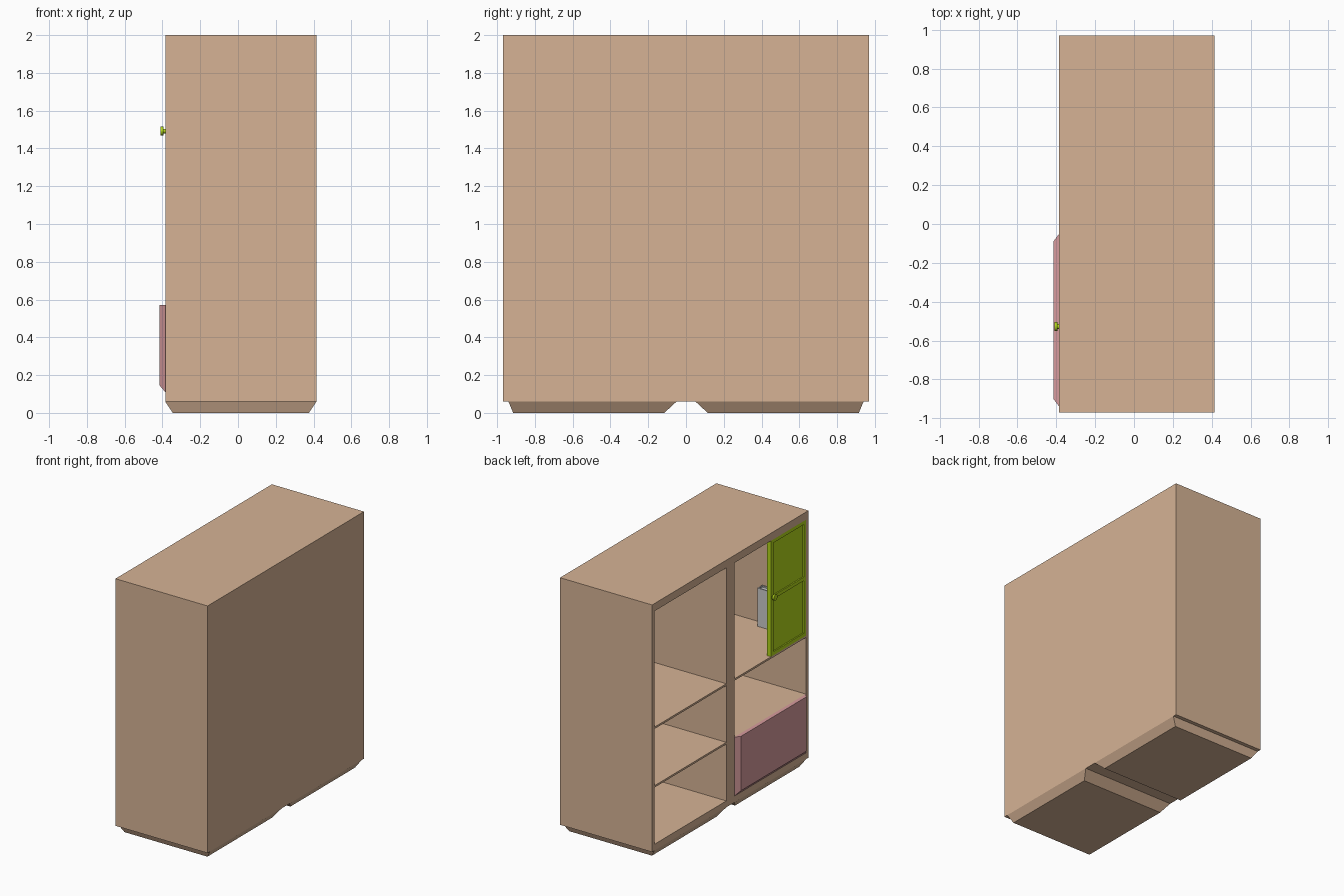
import bpy, bmesh
from mathutils import Matrix

if "Cube" in bpy.data.objects:
    bpy.data.objects.remove(bpy.data.objects["Cube"])


def material(name, rgb):
    m = bpy.data.materials.new(name)
    m.diffuse_color = (*rgb, 1)
    m.use_nodes = True
    m.node_tree.nodes["Principled BSDF"].inputs["Base Color"].default_value = m.diffuse_color
    return m


WOOD = material("pale_wood", (0.67, 0.45, 0.30))
GREEN = material("green_paint", (0.45, 0.68, 0.01))
PINK = material("pink_paint", (0.68, 0.33, 0.34))


def finish(name, bm, mat):
    bmesh.ops.recalc_face_normals(bm, faces=bm.faces)
    me = bpy.data.meshes.new(name)
    bm.to_mesh(me)
    bm.free()
    ob = bpy.data.objects.new(name, me)
    bpy.context.collection.objects.link(ob)
    if mat:
        me.materials.append(mat)
    return ob


def add_hull(bm, ring_a, ring_b):
    """Solid between two matching four-point rings."""
    a = [bm.verts.new(p) for p in ring_a]
    b = [bm.verts.new(p) for p in ring_b]
    bm.faces.new(a)
    bm.faces.new(b)
    for i in range(4):
        j = (i + 1) % 4
        bm.faces.new((a[i], a[j], b[j], b[i]))


def add_box(bm, x, y, z):
    rings = [[(x[0], y[0], h), (x[1], y[0], h), (x[1], y[1], h), (x[0], y[1], h)] for h in z]
    add_hull(bm, *rings)


def boxes(name, mat, *dims):
    bm = bmesh.new()
    for d in dims:
        add_box(bm, *d)
    return finish(name, bm, mat)


F, B = -0.385, 0.415      # open face and back of the case
IN = 0.385                # inner face of the back panel

# Case: sides, centre divider, top, bottom and back panel
for name, y in (("right_side", (-0.97, -0.94)), ("left_side", (0.94, 0.97))):
    boxes(name, WOOD, ((F, B), y, (0.06, 2.0)))
boxes("case_top", WOOD, ((F, B), (-0.94, 0.94), (1.94, 2.0)))
boxes("case_bottom", WOOD, ((F, B), (-0.94, 0.94), (0.06, 0.11)))
boxes("centre_divider", WOOD, ((F, IN), (-0.05, 0.05), (0.11, 1.94)))
boxes("back_panel", WOOD, ((IN, B), (-0.94, 0.94), (0.11, 1.94)))

# Shelves on both sides of the divider
for side, y in (("right", (-0.94, -0.05)), ("left", (0.05, 0.94))):
    for level, z in (("lower", 0.57), ("upper", 1.03)):
        boxes(f"{side}_{level}_shelf", WOOD, ((F, IN), y, (z - 0.015, z)))

# Tapered plinth feet
for side, s in (("right", -1), ("left", 1)):
    bm = bmesh.new()
    top = [(F, s * .05, .06), (B, s * .05, .06), (B, s * .94, .06), (F, s * .94, .06)]
    low = [(-.345, s * .115, 0), (.375, s * .115, 0), (.375, s * .915, 0), (-.345, s * .915, 0)]
    add_hull(bm, top, low)
    finish(f"{side}_foot", bm, WOOD)

# Drawer front, bevelled on the sides and underneath
bm = bmesh.new()
rear = [(F, -.94, .11), (F, -.05, .11), (F, -.05, .572), (F, -.94, .572)]
face = [(-.415, -.9, .145), (-.415, -.09, .145), (-.415, -.09, .572), (-.415, -.9, .572)]
add_hull(bm, rear, face)
finish("drawer_front", bm, PINK)

# Door: stiles, rails and two recessed panels
y0, y1, z0, z1, r = -0.94, -0.505, 1.03, 1.94, 0.028
zm = (z0 + z1) / 2
dx = (F, F + 0.035)
rails = [(dx, (y0 + r, y1 - r), (z, z + r)) for z in (z0, zm - r / 2, z1 - r)]
boxes("door_frame", GREEN, (dx, (y0, y0 + r), (z0, z1)), (dx, (y1 - r, y1), (z0, z1)), *rails)
for name, z in (("lower", (z0 + r, zm - r / 2)), ("upper", (zm + r / 2, z1 - r))):
    boxes(f"{name}_door_panel", GREEN, ((F + 0.01, F + 0.025), (y0 + r, y1 - r), z))

# Door knob: stem and round head
bm = bmesh.new()
for radius, x, depth in ((0.012, -0.39, 0.02), (0.023, -0.402, 0.015)):
    m = Matrix.Translation((x, -0.528, 1.492)) @ Matrix.Rotation(1.5708, 4, 'Y')
    bmesh.ops.create_cone(bm, cap_ends=True, segments=16, radius1=radius,
                          radius2=radius, depth=depth, matrix=m)
finish("door_knob", bm, GREEN)

# Book standing on the upper shelf: two covers, spine and pages
bx, bz = (-0.22, -0.01), (1.03, 1.33)
boxes("book_cover", None, (bx, (-0.88, -0.87), bz), (bx, (-0.93, -0.92), bz),
      ((-0.02, -0.01), (-0.92, -0.88), bz))
boxes("book_pages", None, ((-0.21, -0.02), (-0.92, -0.88), (1.035, 1.32)))
